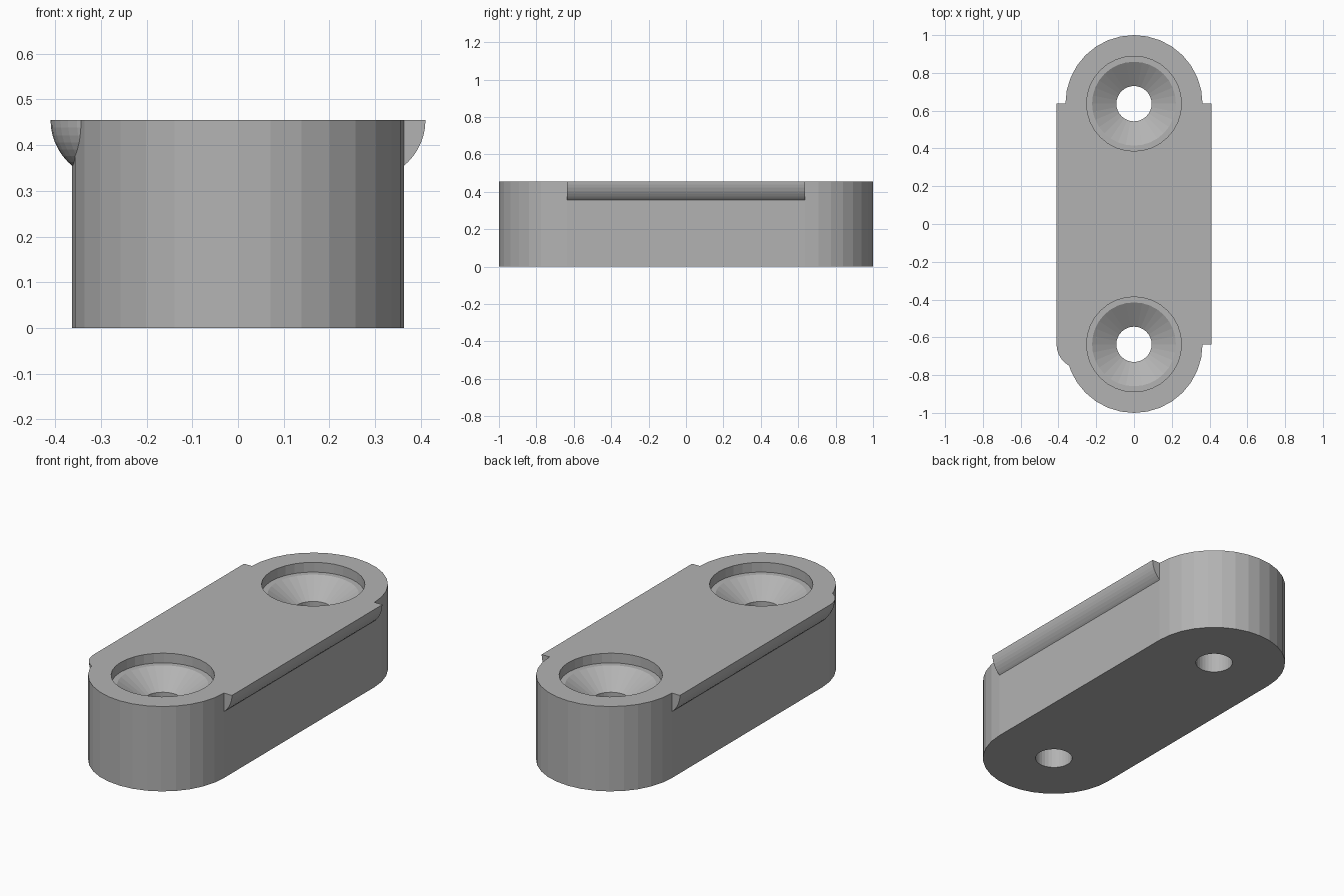
import bpy, bmesh, math
from mathutils import Vector, Matrix

if "Cube" in bpy.data.objects:
    bpy.data.objects.remove(bpy.data.objects["Cube"])

H = 0.455        # plate height
R = 0.363        # end radius
C = 0.637        # y of the end centres and screw holes
RIB_X, RIB_R = 0.28, 0.13

grey = bpy.data.materials.new("plain grey")
grey.diffuse_color = (0.45, 0.45, 0.45, 1)
grey.use_nodes = True
grey.node_tree.nodes["Principled BSDF"].inputs["Base Color"].default_value = grey.diffuse_color


def loft(name, sections, closed=False):
    """Skin a list of equal-length closed point loops into a solid object."""
    bm = bmesh.new()
    rings = [[bm.verts.new(p) for p in s] for s in sections]
    n = len(rings[0])
    pairs = list(zip(rings, rings[1:])) + ([(rings[-1], rings[0])] if closed else [])
    for a, b in pairs:
        for i in range(n):
            j = (i + 1) % n
            bm.faces.new((a[i], a[j], b[j], b[i]))
    if not closed:
        bm.faces.new(rings[0])
        bm.faces.new(rings[-1])
    bmesh.ops.remove_doubles(bm, verts=bm.verts, dist=1e-5)
    bmesh.ops.recalc_face_normals(bm, faces=bm.faces)
    mesh = bpy.data.meshes.new(name)
    bm.to_mesh(mesh)
    bm.free()
    mesh.materials.append(grey)
    obj = bpy.data.objects.new(name, mesh)
    bpy.context.collection.objects.link(obj)
    return obj


def combine(target, tool, operation):
    """Apply a boolean to the target and remove the tool."""
    mod = target.modifiers.new("combine", 'BOOLEAN')
    mod.object, mod.operation, mod.solver = tool, operation, 'EXACT'
    bpy.context.view_layer.objects.active = target
    bpy.ops.object.modifier_apply(modifier=mod.name)
    bpy.data.objects.remove(tool)


# Stadium-shaped body
outline = []
for side, start in ((1, 0), (-1, 180)):
    for i in range(17):
        a = math.radians(start + i * 11.25)
        outline.append((R * math.cos(a), side * C + R * math.sin(a)))
plate = loft("mounting_plate", [[(x, y, z) for x, y in outline] for z in (0, H)])

# Quarter-round ribs along both sides; the left front end is a ball end
fan = [(0, 0)] + [(RIB_R * math.cos(math.radians(a)), -RIB_R * math.sin(math.radians(a)))
                  for a in [i * 7.5 for i in range(13)]]


def rib_section(x, y, angle):
    a = math.radians(angle)
    return [(x + u * math.cos(a), y + u * math.sin(a), H + v) for u, v in fan]


right_rib = loft("right_rib", [rib_section(RIB_X, y, 0) for y in (C, -C)])
left_rib = loft("left_rib", [rib_section(-RIB_X, C, 180)] +
                [rib_section(-RIB_X, -C, 180 + i * 11.25) for i in range(9)])
for rib in (right_rib, left_rib):
    combine(plate, rib, 'UNION')

# Countersunk screw holes with a shallow counterbore
hole = [(0, 0.6), (0.251, 0.6), (0.251, 0.403), (0.222, 0.403),
        (0.0935, 0.319), (0.0935, -0.1), (0, -0.1)]
for y in (C, -C):
    turns = [math.radians(i * 11.25) for i in range(32)]
    cutter = loft("hole_cutter", [[(r * math.cos(a), y + r * math.sin(a), z) for r, z in hole]
                                  for a in turns], closed=True)
    combine(plate, cutter, 'DIFFERENCE')
